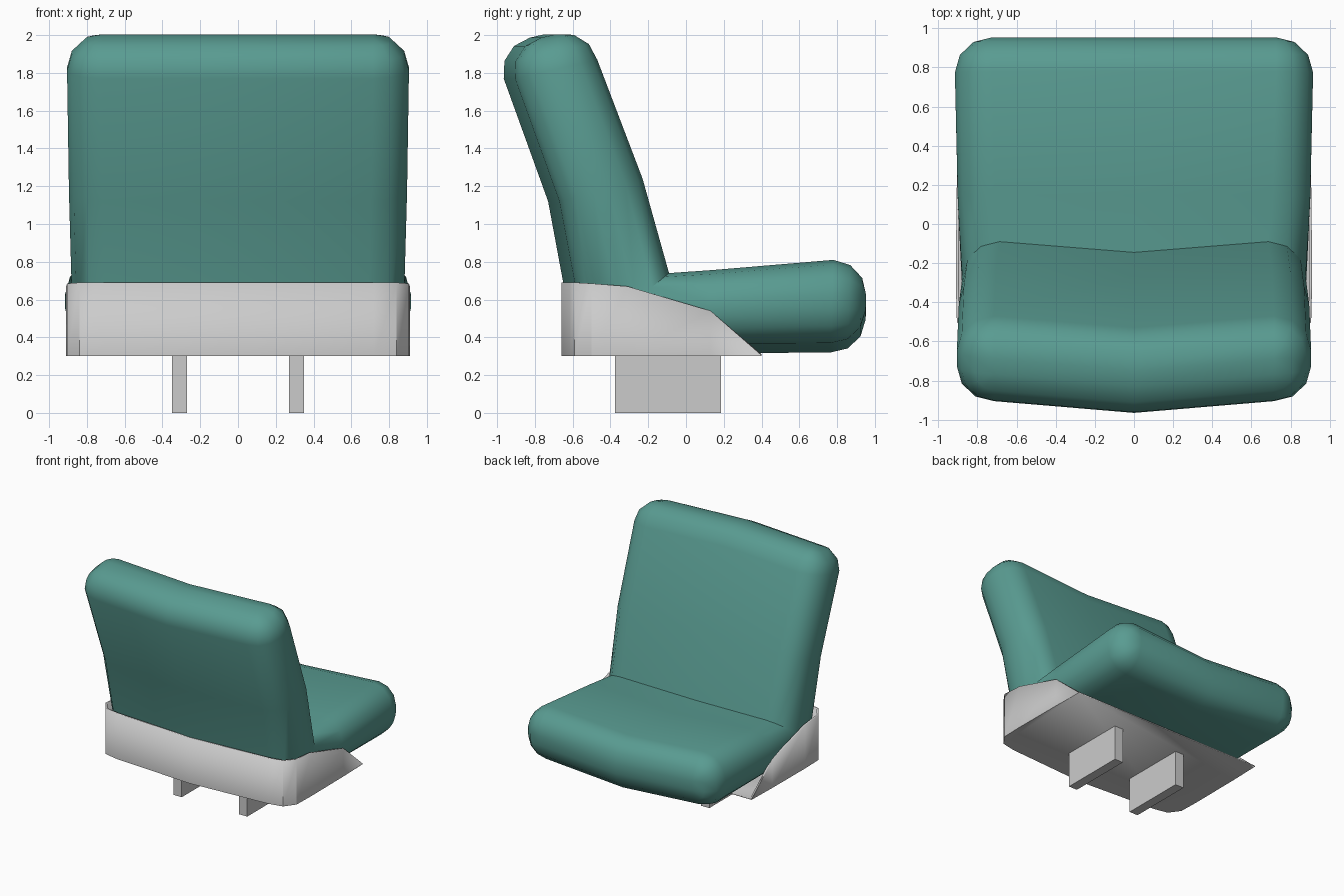
import bpy, bmesh
from math import sin, cos, radians
from mathutils import Vector

if "Cube" in bpy.data.objects:
    bpy.data.objects.remove(bpy.data.objects["Cube"])


def finish(name, bm, smooth=None):
    bmesh.ops.remove_doubles(bm, verts=bm.verts, dist=0.0005)
    bmesh.ops.recalc_face_normals(bm, faces=bm.faces)
    me = bpy.data.meshes.new(name)
    bm.to_mesh(me)
    bm.free()
    ob = bpy.data.objects.new(name, me)
    bpy.context.collection.objects.link(ob)
    if smooth:
        bpy.ops.object.select_all(action='DESELECT')
        ob.select_set(True)
        bpy.context.view_layer.objects.active = ob
        bpy.ops.object.shade_smooth_by_angle(angle=radians(smooth))
    return ob


# Cushion: one rounded section swept from seat front, through the crease, to backrest top
R, F = 0.19, 0.41      # corner radius across the width, and as a fraction of thickness
DEPTH = 0.18           # length of the rounded ends


def ring(bm, top, bottom, w, bow, k=1.0):
    """Rounded-rectangle section between two (y, z) points; k shrinks its corners."""
    pts = []
    for q, (sx, st) in enumerate([(1, 1), (-1, 1), (-1, -1), (1, -1)]):
        for i in range(4):
            a = radians(90 * q + 30 * i)
            pts.append((sx * (w - R) + R * k * cos(a),
                        0.5 + st * (0.5 - F) + F * k * sin(a)))
        if q in (0, 2):
            pts.append((0, 0.5 + st * (0.5 - F + F * k)))
    verts = []
    for x, t in pts:
        p = bottom.lerp(top, t) + bow * max(0, 1 - abs(x) / (w - R))
        verts.append(bm.verts.new((x, p.x, p.y)))
    return verts


V = Vector
stations = [  # upper point, lower point, half width, sag at the middle
    (V((0.78, 0.81)), V((0.765, 0.37)), 0.915, V((0, -0.05))),
    (V((0.15, 0.757)), V((0.08, 0.365)), 0.90, V((0, -0.05))),
    (V((-0.09, 0.74)), V((-0.53, 0.38)), 0.877, V((-0.055, -0.04))),
    (V((-0.23, 1.24)), V((-0.67, 1.12)), 0.895, V((-0.06, 0))),
    (V((-0.47, 1.87)), V((-0.905, 1.77)), 0.905, V((-0.06, 0))),
]


def end_rings(bm, station):
    top, bottom, w, bow = station
    n = (top - bottom).normalized()
    d = V((n.y, -n.x))
    if station is stations[-1]:
        d = -d
    return [ring(bm, top + d * DEPTH * sin(radians(a)),
                 bottom + d * DEPTH * sin(radians(a)), w, bow, cos(radians(a)))
            for a in (30, 60, 90)]


bm = bmesh.new()
rings = end_rings(bm, stations[0])[::-1]
rings += [ring(bm, *s) for s in stations]
rings += end_rings(bm, stations[-1])
for a, b in zip(rings, rings[1:]):
    for i in range(len(a)):
        j = (i + 1) % len(a)
        bm.faces.new((a[i], a[j], b[j], b[i]))
for r in (rings[0], rings[-1]):      # end caps, split along the middle
    bm.faces.new(r[4:14])
    bm.faces.new(r[13:] + r[:5])
cushion = finish("cushion", bm, 40)
mat = bpy.data.materials.new("teal_fabric")
mat.diffuse_color = (0.1, 0.33, 0.285, 1)
mat.use_nodes = True
mat.node_tree.nodes["Principled BSDF"].inputs["Base Color"].default_value = mat.diffuse_color
cushion.data.materials.append(mat)

# Tray: floor and a wall whose height falls towards the seat front (x, y, top z)
half = [(0, -0.66, 0.69), (0.72, -0.615, 0.69), (0.84, -0.59, 0.69),
        (0.905, -0.50, 0.685), (0.91, -0.31, 0.67), (0.907, 0.13, 0.54),
        (0.90, 0.40, 0.305)]
outline = [(-x, y, z) for x, y, z in half[:0:-1]] + half
bm = bmesh.new()
low = [bm.verts.new((x, y, 0.3)) for x, y, z in outline]
high = [bm.verts.new(p) for p in outline]
for i in range(len(outline) - 1):
    bm.faces.new((low[i], low[i + 1], high[i + 1], high[i]))
bm.faces.new(low)
tray = finish("base_tray", bm, 30)
mod = tray.modifiers.new("wall_thickness", 'SOLIDIFY')
mod.thickness = 0.015
# thicken towards the inside whichever way the open shell's normals ended up
floor = min(tray.data.polygons, key=lambda p: p.center.z)
mod.offset = -1 if floor.normal.z < 0 else 1

# Mounting legs
for side, x in (("left", -0.31), ("right", 0.31)):
    bm = bmesh.new()
    bmesh.ops.create_cube(bm, size=1)
    for v in bm.verts:
        v.co = (x + v.co.x * 0.08, -0.095 + v.co.y * 0.56, 0.152 + v.co.z * 0.304)
    finish(side + "_leg", bm)
